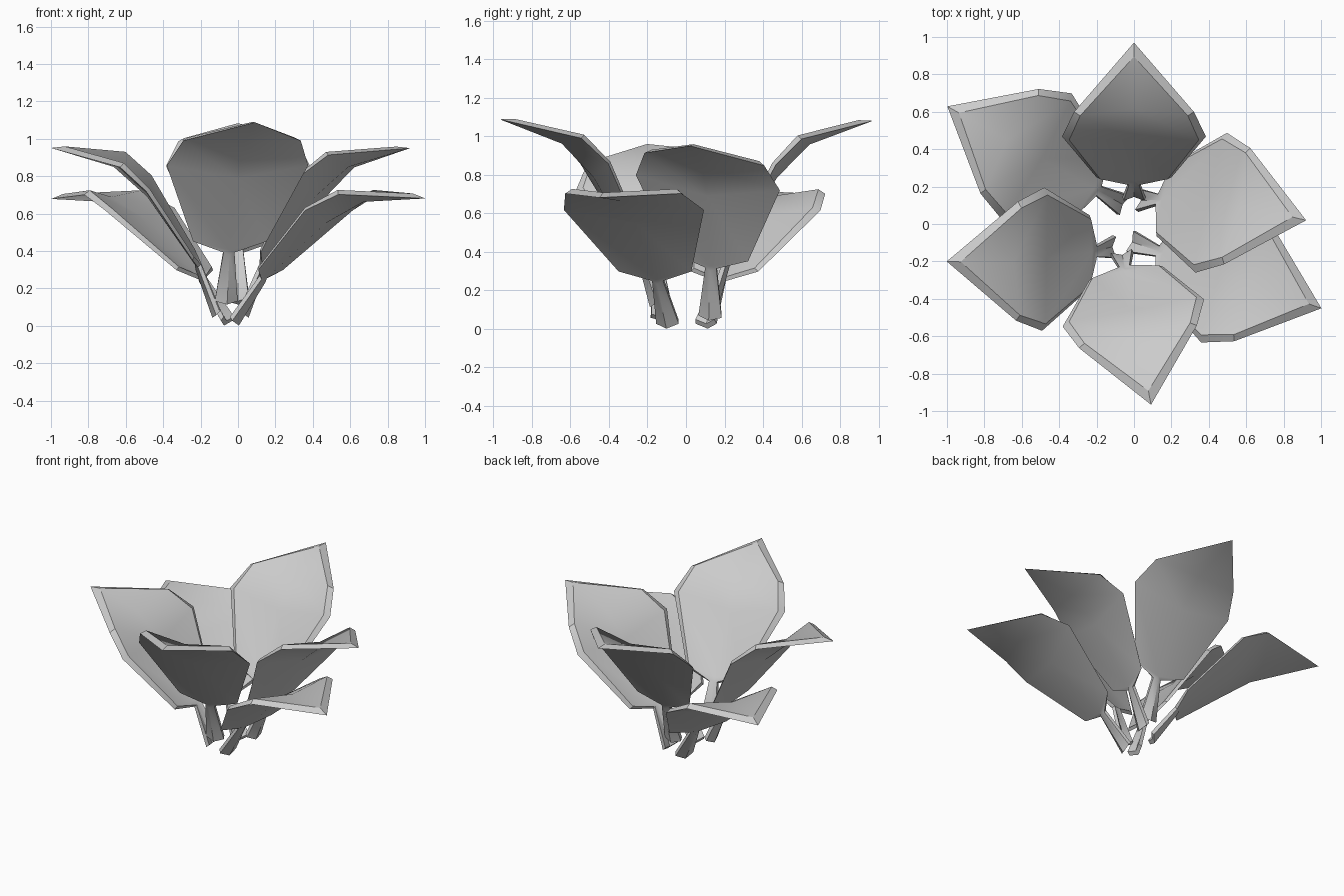
import bpy, bmesh, math
from mathutils import Matrix, Vector

if "Cube" in bpy.data.objects:
    bpy.data.objects.remove(bpy.data.objects["Cube"], do_unlink=True)

GREY = (0.6, 0.6, 0.6, 1)
mat = bpy.data.materials.new("leaf_grey")
mat.use_nodes = True
mat.diffuse_color = GREY
bsdf = mat.node_tree.nodes["Principled BSDF"]
bsdf.inputs["Base Color"].default_value = GREY
bsdf.inputs["Roughness"].default_value = 0.8

# Cross-sections along the leaf: keel (s, h), edge (s, half width, h), upper centre (s, h)
SECTIONS = [
    ((0.00, -0.01), (0.00, 0.062, 0.02), (0.00, 0.02)),     # stem foot
    ((0.25, 0.105), (0.25, 0.03, 0.125), (0.25, 0.13)),     # neck
    ((0.27, 0.12), (0.31, 0.20, 0.145), (0.28, 0.14)),      # blade shoulder
    ((0.71, 0.19), (0.76, 0.385, 0.238), (0.71, 0.215)),    # widest part
    ((0.95, 0.172), (0.945, 0.32, 0.222), (0.95, 0.205)),   # bend
    ((1.256, 0.0), (1.256, 0.0, 0.0), (1.21, 0.06)),        # tip
]
INSET = 0.9   # width of the upper face relative to the rim


def section_ring(keel, edge, top):
    """Six points round one cross-section: keel, rim and upper face."""
    k, c = Vector((keel[0], 0, keel[1])), Vector((top[0], 0, top[1]))
    rim = [Vector((edge[0], side * edge[1], edge[2])) for side in (1, -1)]
    inner = [c + (r - k) * INSET if edge[1] else c for r in rim]
    return [rim[0], k, rim[1], inner[1], c, inner[0]]


def make_leaf(name, base, tip, roll=0):
    bm = bmesh.new()
    rings = [[bm.verts.new(p) for p in section_ring(*s)] for s in SECTIONS]
    bm.faces.new(rings[0])
    for a, b in zip(rings, rings[1:]):
        for i in range(6):
            j = (i + 1) % 6
            bm.faces.new((a[i], a[j], b[j], b[i]))
    bmesh.ops.remove_doubles(bm, verts=bm.verts, dist=0.001)
    bmesh.ops.recalc_face_normals(bm, faces=bm.faces)

    # Aim the leaf from its base to its tip
    base, tip = Vector(base), Vector(tip)
    along = (tip - base).normalized()
    side = Vector((0, 0, 1)).cross(along).normalized()
    axes = Matrix((along, side, along.cross(side))).transposed()
    turn = axes @ Matrix.Rotation(math.radians(-roll), 3, 'X')
    bm.transform(Matrix.Translation(base) @ turn.to_4x4())

    mesh = bpy.data.meshes.new(name)
    bm.to_mesh(mesh)
    bm.free()
    mesh.materials.append(mat)
    obj = bpy.data.objects.new(name, mesh)
    bpy.context.collection.objects.link(obj)
    bpy.ops.object.select_all(action='DESELECT')
    obj.select_set(True)
    bpy.context.view_layer.objects.active = obj
    bpy.ops.object.shade_smooth_by_angle(angle=math.radians(35))


# Upright pair
make_leaf("back_leaf", (0, 0.16, 0.12), (0, 0.97, 1.08))
make_leaf("front_leaf", (-0.06, -0.18, 0.12), (0.09, -0.96, 1.08))
# Middle pair
make_leaf("left_leaf", (0.05, 0.12, 0.05), (0.92, 0.02, 0.95), 8.5)
make_leaf("right_leaf", (-0.13, -0.12, 0.05), (-1, -0.2, 0.95), 8.5)
# Low spreading pair
make_leaf("front_left_leaf", (0, -0.1, 0.01), (1, -0.45, 0.68))
make_leaf("back_right_leaf", (-0.07, 0.11, 0.01), (-1, 0.63, 0.68))
